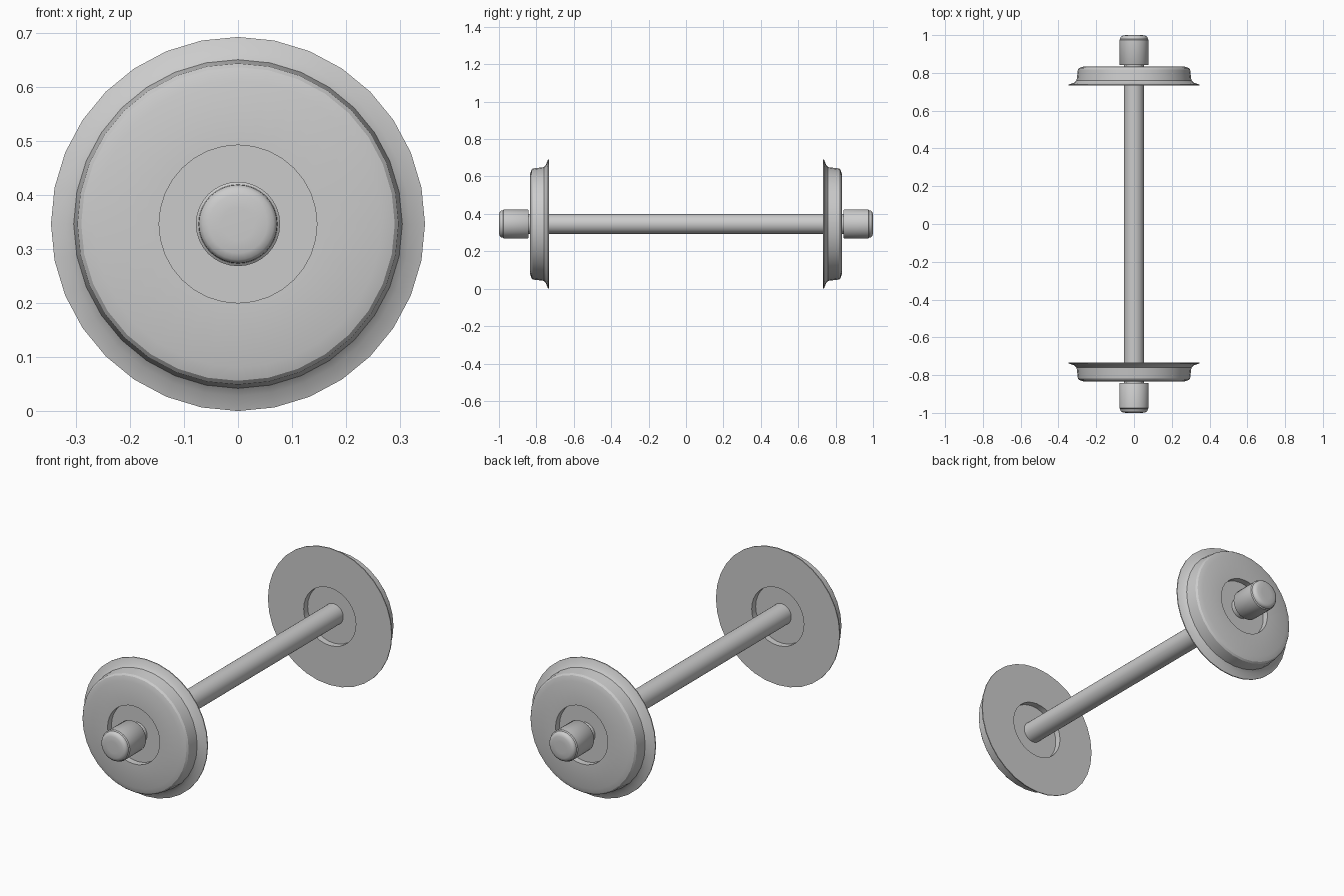
import bpy, bmesh, math
from mathutils import Matrix

if "Cube" in bpy.data.objects:
    bpy.data.objects.remove(bpy.data.objects["Cube"])

ZC = 0.346  # axle height


def lathe(name, profile, sides, closed=False, angle=30):
    """Revolve (radius, y) points about the axle line."""
    bm = bmesh.new()
    rings = []
    for r, y in profile:
        if r == 0:
            rings.append([bm.verts.new((0, y, ZC))] * sides)
        else:
            rings.append([bm.verts.new((r * math.sin(2 * math.pi * i / sides), y,
                                        ZC + r * math.cos(2 * math.pi * i / sides)))
                          for i in range(sides)])
    pairs = list(zip(rings, rings[1:]))
    if closed:
        pairs.append((rings[-1], rings[0]))
    for a, b in pairs:
        for i in range(sides):
            j = (i + 1) % sides
            bm.faces.new(list(dict.fromkeys((a[i], a[j], b[j], b[i]))))
    bmesh.ops.recalc_face_normals(bm, faces=bm.faces)
    me = bpy.data.meshes.new(name)
    bm.to_mesh(me)
    bm.free()
    ob = bpy.data.objects.new(name, me)
    bpy.context.collection.objects.link(ob)
    bpy.ops.object.select_all(action='DESELECT')
    ob.select_set(True)
    bpy.context.view_layer.objects.active = ob
    bpy.ops.object.shade_smooth_by_angle(angle=math.radians(angle))
    return ob


# Axle shaft
lathe("axle", [(0, -0.9), (0.053, -0.9), (0.053, 0.9), (0, 0.9)], 32)

# Flanged wheel: back face, flange, tread, chamfer, outer face
rim = [(0.146, 0.733), (0.346, 0.733), (0.346, 0.738), (0.318, 0.748),
       (0.304, 0.760), (0.297, 0.818), (0.290, 0.826), (0.265, 0.834),
       (0.146, 0.834)]
# Thin web in the dished centre
web = [(0.04, 0.765), (0.146, 0.765)]
web_out = [(0.146, 0.802), (0.04, 0.802)]
# Bearing journal with rounded end
journal = [(0, 0.842), (0.075, 0.842), (0.078, 0.846), (0.078, 0.975), (0.073, 0.979),
           (0.072, 0.988), (0.066, 0.995), (0.054, 0.999), (0.03, 1.0), (0, 1.0)]

for side, s in (("front", -1), ("back", 1)):
    flip = lambda p: [(r, s * y) for r, y in p]
    lathe(side + "_wheel", flip(web + rim + web_out), 32, closed=True)
    lathe(side + "_journal", flip(journal), 32, angle=40)
